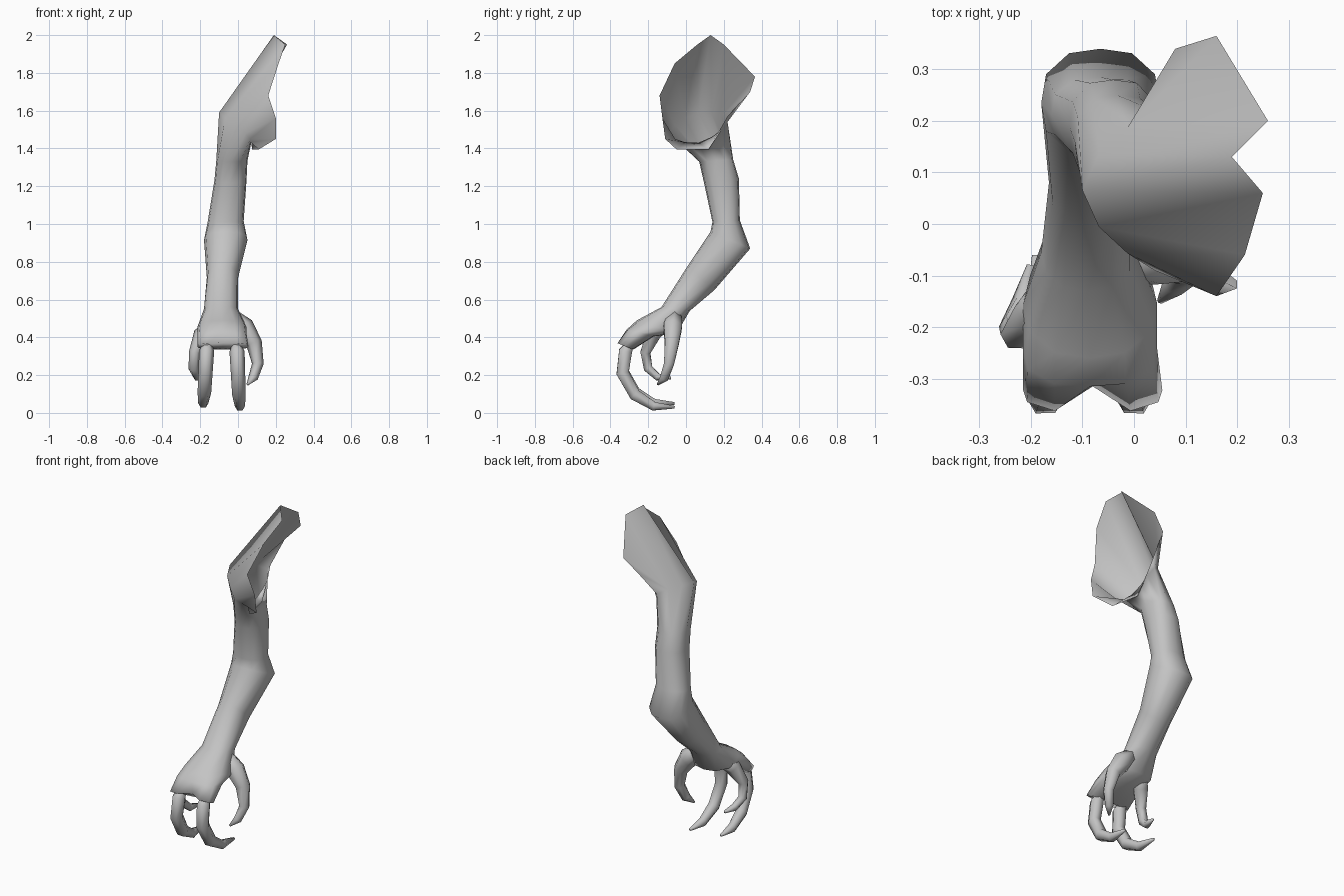
import bpy, math
from mathutils import Vector

if "Cube" in bpy.data.objects:
    bpy.data.objects.remove(bpy.data.objects["Cube"])

skin = bpy.data.materials.new("grey skin")
skin.diffuse_color = (0.55, 0.55, 0.55, 1)
skin.use_nodes = True
skin.node_tree.nodes["Principled BSDF"].inputs["Base Color"].default_value = skin.diffuse_color


def loft(name, rings, cap_start, cap_end):
    """Skin a list of equal-length point rings into one smooth mesh."""
    n = len(rings[0])
    verts = [tuple(p) for r in rings for p in r]
    faces = []
    for k in range(len(rings) - 1):
        for i in range(n):
            j = (i + 1) % n
            faces.append((k * n + i, k * n + j, (k + 1) * n + j, (k + 1) * n + i))
    if cap_start:
        faces.append(tuple(reversed(range(n))))
    if cap_end:
        faces.append(tuple(range((len(rings) - 1) * n, len(rings) * n)))
    me = bpy.data.meshes.new(name)
    me.from_pydata(verts, [], faces)
    me.materials.append(skin)
    for p in me.polygons:
        p.use_smooth = True
    ob = bpy.data.objects.new(name, me)
    bpy.context.collection.objects.link(ob)
    return ob


def section(x0, x1, front, back, tilt=0.0, box=0.0, bow=0.0, n=12):
    """Slice from x0 to x1, spanning a front and a back (y, z) point.
    box > 0 squares the oval off, box < 0 pulls it towards a diamond,
    bow pushes the front and back towards +x."""
    f, b = Vector((0, *front)), Vector((0, *back))
    c = (f + b) / 2 + Vector(((x0 + x1) / 2, 0, 0))
    a = Vector(((x0 - x1) / 2, 0, tilt))
    h = (b - f) / 2
    ring = []
    for i in range(n):
        t = 2 * math.pi * i / n
        r = 1 + box * math.sin(2 * t) ** 2
        p = c + (a * math.cos(t) + h * math.sin(t)) * r
        p.x += bow * math.sin(t) ** 2
        ring.append(p)
    return ring


def finger(name, path, radii, n=6):
    """Tapered tube along a curved path."""
    pts = [Vector(p) for p in path]
    rings = []
    for i, p in enumerate(pts):
        t = (pts[min(i + 1, len(pts) - 1)] - pts[max(i - 1, 0)]).normalized()
        u = (Vector((1, 0, 0)) - t * t.x).normalized()
        v = t.cross(u)
        rings.append([p + radii[i] * (u * math.cos(2 * math.pi * k / n)
                                      + v * math.sin(2 * math.pi * k / n)) for k in range(n)])
    return loft(name, rings, True, True)


# Open shoulder rim: top, back, bottom, front
rim = [(0.19, 0.13, 2.0), (0.26, 0.20, 1.95), (0.16, 0.365, 1.78), (0.08, 0.34, 1.70),
       (0.06, 0.22, 1.57), (0.075, 0.12, 1.395), (0.11, -0.05, 1.395), (0.20, -0.11, 1.45),
       (0.20, -0.125, 1.56), (0.16, -0.14, 1.68), (0.215, -0.06, 1.85), (0.25, 0.06, 1.95)]

# Knuckle end of the palm, notched between the two front claws
knuckles = section(-0.215, 0.055, (-0.365, 0.37), (-0.28, 0.335), box=0.12)
for p in knuckles:
    if p.y < -0.3:
        p.y += 0.05 * max(0, 1 - abs(p.x + 0.08) / 0.07)

# Shoulder, upper arm, elbow, forearm and palm in one skin
arm = [
    rim,
    section(-0.10, 0.07, (-0.09, 1.48), (0.22, 1.54), 0.08, -0.12, 0.055),
    section(-0.115, 0.05, (0.07, 1.33), (0.25, 1.34), box=0.1),
    section(-0.125, 0.045, (0.095, 1.22), (0.28, 1.24), box=0.1),
    section(-0.16, 0.03, (0.14, 1.01), (0.285, 1.02), box=0.1),
    section(-0.18, 0.05, (0.13, 0.96), (0.34, 0.87), box=0.08),
    section(-0.165, 0.00, (0.01, 0.78), (0.15, 0.65), box=0.08),
    section(-0.18, 0.00, (-0.13, 0.56), (0.02, 0.54), box=0.05),
    section(-0.215, 0.045, (-0.26, 0.49), (-0.05, 0.42), box=0.05),
    section(-0.215, 0.045, (-0.315, 0.44), (-0.17, 0.405), box=0.1),
    knuckles,
]
loft("arm", arm, False, True)

# Two front claws, curling back under the palm
for name, x, dx, dz in (("outer_front_claw", -0.16, -0.03, 0.02),
                        ("inner_front_claw", -0.01, 0.025, 0.0)):
    prof = [(-0.29, 0.375), (-0.32, 0.325), (-0.335, 0.21), (-0.27, 0.095),
            (-0.17, 0.035), (-0.06, 0.03)]
    path = [(x + dx * i / 5, y, z + dz * i / 5) for i, (y, z) in enumerate(prof)]
    finger(name, path, [0.02, 0.04, 0.038, 0.036, 0.027, 0.008])

# Side claws, rooted in the wrist
finger("thumb_claw",
       [(-0.05, -0.06, 0.53), (0.03, -0.07, 0.455), (0.085, -0.075, 0.37),
        (0.105, -0.09, 0.26), (0.08, -0.115, 0.185), (0.05, -0.15, 0.15)],
       [0.035, 0.056, 0.043, 0.031, 0.026, 0.006])
finger("little_claw",
       [(-0.14, -0.11, 0.48), (-0.19, -0.17, 0.42), (-0.23, -0.215, 0.32),
        (-0.235, -0.20, 0.235), (-0.215, -0.15, 0.19), (-0.20, -0.08, 0.185)],
       [0.035, 0.045, 0.03, 0.027, 0.022, 0.008])
